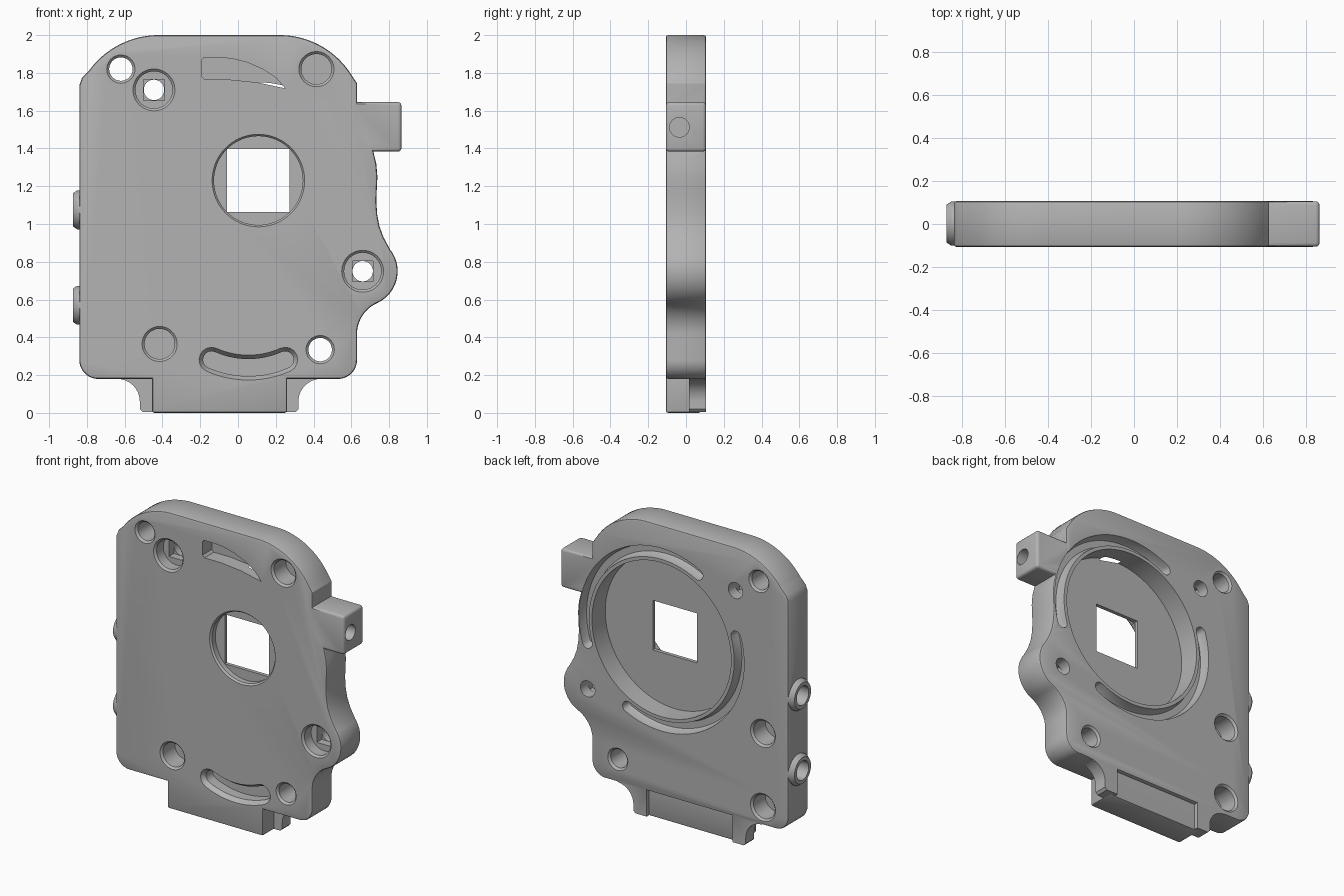
import bpy, bmesh, math
from mathutils import Vector

cube = bpy.data.objects.get("Cube")
if cube:
    bpy.data.objects.remove(cube, do_unlink=True)

grey = bpy.data.materials.new("machined grey")
grey.use_nodes = True
grey.diffuse_color = (0.45, 0.45, 0.45, 1)
grey.node_tree.nodes["Principled BSDF"].inputs["Base Color"].default_value = (0.45, 0.45, 0.45, 1)

FRONT, BACK = -0.107, 0.107
OUT = 0.02  # how far cutters overshoot a surface


def loft(name, rings):
    """Skin equal-length rings of points and cap both ends."""
    bm = bmesh.new()
    loops = [[bm.verts.new(p) for p in ring] for ring in rings]
    n = len(loops[0])
    for a, b in zip(loops, loops[1:]):
        for i in range(n):
            j = (i + 1) % n
            bm.faces.new((a[i], a[j], b[j], b[i]))
    bm.faces.new(loops[0])
    bm.faces.new(loops[-1])
    bmesh.ops.recalc_face_normals(bm, faces=bm.faces)
    mesh = bpy.data.meshes.new(name)
    bm.to_mesh(mesh)
    bm.free()
    mesh.materials.append(grey)
    ob = bpy.data.objects.new(name, mesh)
    bpy.context.collection.objects.link(ob)
    return ob


def arc(x, z, r, a0, a1, n=16):
    angles = [math.radians(a0 + (a1 - a0) * i / n) for i in range(n + 1)]
    return [(x + r * math.cos(a), z + r * math.sin(a)) for a in angles]


def prism(name, pts, y0, y1):
    return loft(name, [[(x, y, z) for x, z in pts] for y in (y0, y1)])


def box(name, x0, x1, z0, z1, y0, y1):
    return prism(name, [(x0, z0), (x1, z0), (x1, z1), (x0, z1)], y0, y1)


def lathe(name, origin, profile, axis="y", n=48):
    """Turn (radius, distance) pairs around the y or x axis."""
    rings = []
    for r, d in profile:
        circle = arc(0, 0, r, 0, 360 - 360 / n, n - 1)
        offs = [(u, d, v) if axis == "y" else (d, u, v) for u, v in circle]
        rings.append([Vector(origin) + Vector(o) for o in offs])
    return loft(name, rings)


def apply(ob, mod):
    bpy.context.view_layer.objects.active = ob
    bpy.ops.object.modifier_apply(modifier=mod.name)


def bevel(ob, width, segments=2):
    m = ob.modifiers.new("edge", "BEVEL")
    m.width, m.segments = width, segments
    m.limit_method, m.angle_limit = "ANGLE", math.radians(50)
    apply(ob, m)


def combine(tool, operation="DIFFERENCE"):
    m = plate.modifiers.new("combine", "BOOLEAN")
    m.operation, m.object, m.solver = operation, tool, "EXACT"
    apply(plate, m)
    bpy.data.objects.remove(tool, do_unlink=True)


def drill(x, z, r, depth=None, face=FRONT):
    """Hole with a chamfered mouth; through both faces if no depth is given."""
    s = 1 if face == FRONT else -1
    c = 0.013
    profile = [(r + c, face - s * OUT), (r + c, face), (r, face + s * c)]
    if depth:
        profile += [(r, face + s * depth)]
    else:
        profile += [(r, -face - s * c), (r + c, -face), (r + c, -face + s * OUT)]
    combine(lathe("drill", (x, 0, z), profile))


def slot_outline(x, z, r, w, a0, a1):
    """Curved slot with rounded ends."""
    ends = []
    for a, start in ((a1, a1), (a0, a0 + 180)):
        t = math.radians(a)
        ends.append(arc(x + r * math.cos(t), z + r * math.sin(t), w, start, start + 180, 8))
    return arc(x, z, r + w, a0, a1, 40) + ends[0] + arc(x, z, r - w, a1, a0, 40) + ends[1]


def slot(x, z, r, widths, a0, a1, ys):
    rings = []
    for w, y in zip(widths, ys):
        rings.append([(p, y, q) for p, q in slot_outline(x, z, r, w, a0, a1)])
    cutter = loft("slot", rings)
    bm = bmesh.new()
    bm.from_mesh(cutter.data)
    bmesh.ops.remove_doubles(bm, verts=bm.verts, dist=0.0001)
    bm.to_mesh(cutter.data)
    bm.free()
    combine(cutter)


# Main plate outline
outline = (arc(-0.74, 0.28, 0.1, 180, 270) + arc(0.53, 0.28, 0.1, 270, 360)
           + arc(0.81, 0.417, 0.18, 180, 114)
           + arc(0.66, 0.75, 0.185, -64, 38, 24)
           + [(0.77, 0.93), (0.748, 0.99), (0.737, 1.05), (0.732, 1.12), (0.735, 1.19),
              (0.738, 1.25), (0.732, 1.32), (0.715, 1.39), (0.7, 1.44), (0.63, 1.5), (0.63, 1.745)]
           + arc(0.22, 1.551, 0.449, 32, 90, 24)
           + arc(-0.42, 1.545, 0.455, 90, 144, 24) + [(-0.825, 1.775), (-0.84, 1.735)])
plate = prism("back_plate", outline, FRONT, BACK)
bevel(plate, 0.013)

# Side lug
lug = box("lug", 0.56, 0.865, 1.383, 1.645, FRONT + 0.001, BACK - 0.001)
bevel(lug, 0.018, 3)
combine(lug, "UNION")

# Bottom tab and the two flared feet behind it
tab = box("tab", -0.455, 0.26, 0, 0.3, FRONT, 0.08)
bevel(tab, 0.013)
combine(tab, "UNION")
for s in (-1, 1):
    mid = -0.1
    curve = arc(mid + s * 0.54, 0.06, 0.12, 90, 180) if s > 0 else arc(mid - 0.54, 0.06, 0.12, 90, 0)
    foot = prism("foot", [(mid + s * 0.32, 0.25), (mid + s * 0.54, 0.25)] + curve
                 + [(mid + s * 0.42, 0.02), (mid + s * 0.405, 0.004), (mid + s * 0.32, 0.004)],
                 0.015, BACK - 0.002)
    combine(foot, "UNION")

# Round pocket, front recess and square window
cx, cz = 0.108, 1.23
combine(lathe("pocket", (cx, 0, cz), [(0.52, -0.035), (0.52, BACK + OUT)], n=96))
combine(lathe("recess", (cx, 0, cz), [(0.245, FRONT - OUT), (0.245, FRONT), (0.235, FRONT + 0.012),
                                      (0.235, -0.06)], n=72))
combine(box("window", -0.057, 0.273, 1.063, 1.398, -0.09, 0.02))

# Curved grooves around the pocket
for a0, a1 in ((-17, 118), (163, 296)):
    slot(cx, cz, 0.58, (0.022, 0.03, 0.037, 0.037), a0, a1,
         (BACK - 0.06, BACK - 0.045, BACK, BACK + OUT))

# Front slots: lower curved one and upper wedge
slot(0.055, 0.72, 0.48, (0.066, 0.066, 0.045, 0.045), 246, 294,
     (FRONT - OUT, FRONT, FRONT + 0.03, FRONT + 0.1))
wedge = ([(-0.19, 1.78), (-0.175, 1.765), (-0.05, 1.765), (0.1, 1.75), (0.25, 1.718)]
         + [(0.2, 1.775), (0.13, 1.82), (0.05, 1.855), (-0.03, 1.875), (-0.1, 1.882),
            (-0.18, 1.882), (-0.19, 1.87)])
combine(prism("wedge", wedge, FRONT - OUT, FRONT + 0.1))

# Plain holes: two through, two blind at the front, two blind at the back
for x, z in ((-0.62, 1.82), (0.435, 0.335)):
    drill(x, z, 0.062)
for x, z in ((0.415, 1.82), (-0.415, 0.365)):
    drill(x, z, 0.08, 0.14)
for z in (0.8, 0.3):
    drill(-0.65, z, 0.08, 0.14, BACK)

# Counterbored screw holes with a square step
for x, z in ((-0.445, 1.71), (0.66, 0.75)):
    drill(x, z, 0.098, 0.085)
    combine(box("step", x - 0.055, x + 0.055, z - 0.055, z + 0.055, -0.04, 0.03))
    combine(lathe("bore", (x, 0, z), [(0.054, -0.05), (0.054, BACK + OUT)]))

# Hole in the end of the lug, and tapered side bushings with bores
combine(lathe("lug_bore", (0.865, -0.035, 1.512), [(0.052, -0.15), (0.052, OUT)], "x"))
for z in (1.075, 0.57):
    combine(lathe("bushing", (-0.84, 0.002, z), [(0.103, 0.03), (0.103, -0.012), (0.088, -0.034)], "x"),
            "UNION")
    combine(lathe("bushing_bore", (-0.84, 0.002, z), [(0.064, 0.12), (0.064, -0.06)], "x"))

# Smooth shading with sharp machined edges
bpy.ops.object.select_all(action="DESELECT")
plate.select_set(True)
bpy.context.view_layer.objects.active = plate
bpy.ops.object.shade_smooth_by_angle(angle=math.radians(30))
